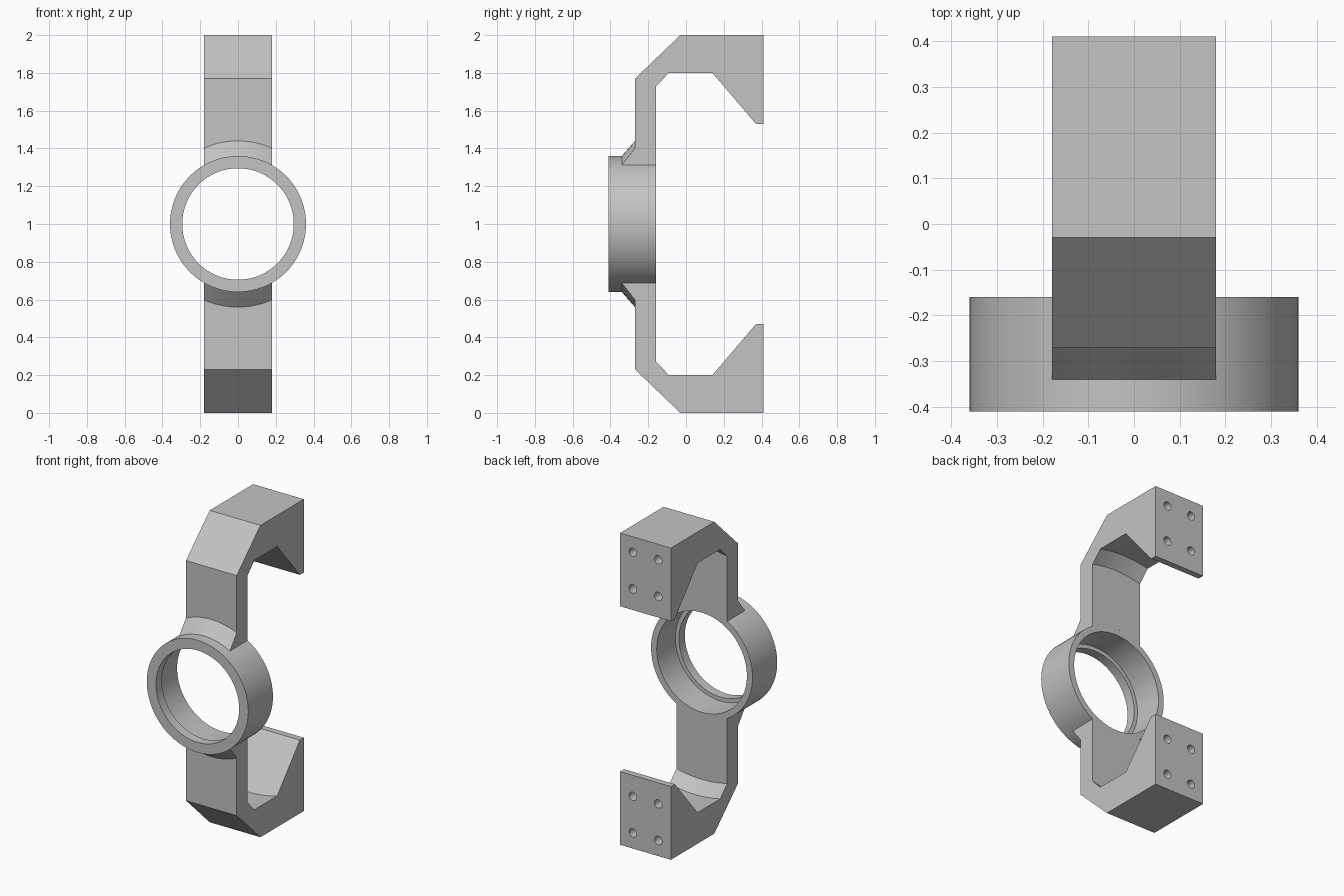
import bpy, bmesh, math
from mathutils import Matrix

cube = bpy.data.objects.get("Cube")
if cube:
    bpy.data.objects.remove(cube)

grey = bpy.data.materials.new("plain grey")
grey.use_nodes = True
grey.diffuse_color = (0.55, 0.55, 0.55, 1)
grey.node_tree.nodes["Principled BSDF"].inputs["Base Color"].default_value = grey.diffuse_color

CENTRE = 1.0        # height of the ring axis, the mirror plane
HALF_WIDTH = 0.18   # half the arm width
SLICES = 16


def add_object(name, bm):
    bmesh.ops.recalc_face_normals(bm, faces=bm.faces)
    mesh = bpy.data.meshes.new(name)
    bm.to_mesh(mesh)
    bm.free()
    mesh.materials.append(grey)
    obj = bpy.data.objects.new(name, mesh)
    obj.location.z = CENTRE
    bpy.context.collection.objects.link(obj)
    return obj


def activate(obj):
    bpy.ops.object.select_all(action="DESELECT")
    obj.select_set(True)
    bpy.context.view_layer.objects.active = obj


# Ring: a lathed section with a lip at the front
bm = bmesh.new()
section = [(-0.41, 0.36), (-0.16, 0.36), (-0.16, 0.32),
           (-0.35, 0.32), (-0.35, 0.295), (-0.41, 0.295)]
verts = [bm.verts.new((0, y, r)) for y, r in section]
edges = [bm.edges.new((v, verts[i - 1])) for i, v in enumerate(verts)]
bmesh.ops.spin(bm, geom=verts + edges, cent=(0, 0, 0), axis=(0, 1, 0),
               angle=math.tau, steps=96, use_merge=True)
bmesh.ops.remove_doubles(bm, verts=bm.verts, dist=0.0001)
ring = add_object("ring", bm)


# Arm: cross-sections along x, some heights following circles round the ring axis
def arm_section(x):
    def arc(r):
        return math.sqrt(r * r - x * x)
    pocket = arc(0.82)
    slope_y = 0.37 - (pocket - 0.53) * 0.23 / 0.27
    return [(-0.27, arc(0.44)), (-0.34, arc(0.36)), (-0.16, arc(0.36)),
            (-0.16, arc(0.75)), (-0.09, pocket), (slope_y, pocket),
            (0.37, 0.53), (0.41, 0.53), (0.41, 1.0), (-0.03, 1.0), (-0.27, 0.77)]


bm = bmesh.new()
rows = []
for i in range(SLICES + 1):
    x = HALF_WIDTH * (2 * i / SLICES - 1)
    rows.append([bm.verts.new((x, y, z)) for y, z in arm_section(x)])
for a, b in zip(rows, rows[1:]):
    for j in range(len(a)):
        bm.faces.new((a[j - 1], a[j], b[j], b[j - 1]))
bm.faces.new(rows[0])
bm.faces.new(rows[-1])
bmesh.ops.dissolve_limit(bm, angle_limit=0.005, verts=bm.verts, edges=bm.edges)
arms = add_object("arms", bm)

# Four blind screw holes in the mounting pad
bm = bmesh.new()
for x in (-0.09, 0.09):
    for z in (0.665, 0.9):
        place = Matrix.Translation((x, 0.41, z)) @ Matrix.Rotation(math.pi / 2, 4, "X")
        bmesh.ops.create_cone(bm, cap_ends=True, segments=24, radius1=0.027,
                              radius2=0.027, depth=0.2, matrix=place)
drill = add_object("screw_hole_cutter", bm)
drill.hide_render = True

activate(arms)
cut = arms.modifiers.new("screw holes", "BOOLEAN")
cut.operation = "DIFFERENCE"
cut.solver = "EXACT"
cut.object = drill
mirror = arms.modifiers.new("lower arm", "MIRROR")
mirror.use_axis = (False, False, True)
mirror.use_mirror_merge = False
bpy.context.view_layer.update()
for name in ("screw holes", "lower arm"):
    bpy.ops.object.modifier_apply(modifier=name)
bpy.data.objects.remove(drill)

for obj in (ring, arms):
    activate(obj)
    bpy.ops.object.shade_smooth_by_angle(angle=math.radians(25))
